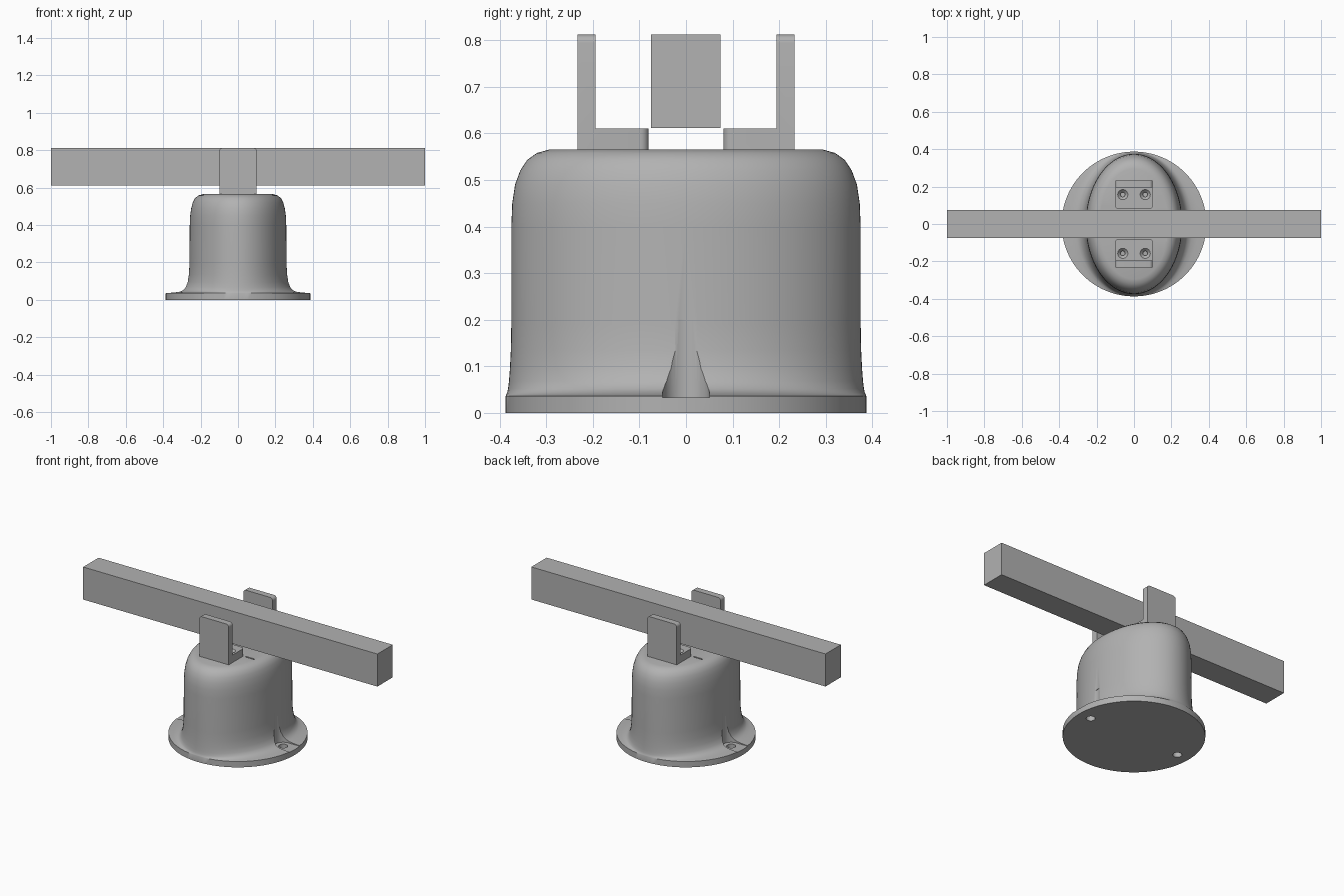
import bpy, bmesh, math
from mathutils import Matrix

cube = bpy.data.objects.get("Cube")
if cube:
    bpy.data.objects.remove(cube)

grey = bpy.data.materials.new("plain grey")
grey.use_nodes = True
grey.diffuse_color = (0.445, 0.445, 0.445, 1)
grey.node_tree.nodes["Principled BSDF"].inputs["Base Color"].default_value = (0.445, 0.445, 0.445, 1)


def finish(name, bm):
    bmesh.ops.recalc_face_normals(bm, faces=bm.faces[:])
    mesh = bpy.data.meshes.new(name)
    bm.to_mesh(mesh)
    bm.free()
    mesh.materials.append(grey)
    obj = bpy.data.objects.new(name, mesh)
    bpy.context.collection.objects.link(obj)
    return obj


def box(name, x, y, z):
    bm = bmesh.new()
    size = [hi - lo for lo, hi in (x, y, z)]
    mid = [(hi + lo) / 2 for lo, hi in (x, y, z)]
    bmesh.ops.create_cube(bm, size=1, matrix=Matrix.Translation(mid) @ Matrix.Diagonal((*size, 1)))
    return finish(name, bm)


def cone(name, x, y, z0, z1, r0, r1):
    bm = bmesh.new()
    bmesh.ops.create_cone(bm, cap_ends=True, segments=40, radius1=r0, radius2=r1,
                          depth=z1 - z0, matrix=Matrix.Translation((x, y, (z0 + z1) / 2)))
    return finish(name, bm)


def select(obj):
    bpy.ops.object.select_all(action='DESELECT')
    obj.select_set(True)
    bpy.context.view_layer.objects.active = obj


def cut(obj, cutter):
    cutter.hide_render = True
    select(obj)
    mod = obj.modifiers.new("cut", 'BOOLEAN')
    mod.operation, mod.solver, mod.object = 'DIFFERENCE', 'EXACT', cutter
    bpy.ops.object.modifier_apply(modifier=mod.name)
    bpy.data.objects.remove(cutter)


def smooth(obj):
    select(obj)
    bpy.ops.object.shade_smooth_by_angle(angle=math.radians(30))


# Bell-shaped base: round flange blending into an oval body (z, x radius, y radius)
rings = [(0, .387, .387), (.036, .387, .387), (.039, .345, .386), (.043, .315, .384),
         (.052, .295, .382), (.068, .281, .38), (.095, .27, .378), (.135, .263, .376),
         (.19, .26, .375), (.4, .258, .375), (.45, .256, .373), (.49, .25, .367),
         (.52, .242, .356), (.543, .23, .341), (.558, .212, .32), (.565, .188, .295)]
segments = 96
bm = bmesh.new()
loops = []
for z, a, b in rings:
    loops.append([bm.verts.new((a * math.cos(t), b * math.sin(t), z))
                  for t in (math.tau * i / segments for i in range(segments))])
for low, high in zip(loops, loops[1:]):
    for i in range(segments):
        j = (i + 1) % segments
        bm.faces.new((low[i], low[j], high[j], high[i]))
bm.faces.new(loops[0][::-1])
bm.faces.new(loops[-1])
base = finish("bell_base", bm)

# Bolt pockets and holes in the flange, shallow slots in the top
for s in (-1, 1):
    cut(base, cone("pocket", s * .307, 0, .033, .2, .05, .05))
    cut(base, box("pocket_mouth", sorted((s * .307, s * .45)), (-.05, .05), (.033, .2)))
    cut(base, cone("bolt_hole", s * .307, 0, -.05, .1, .025, .025))
    for t in (-1, 1):
        cut(base, box("slot", sorted((s * .115, s * .175)), sorted((t * .086, t * .094)), (.557, .6)))
smooth(base)

# L-shaped brackets with rounded corners and countersunk holes
outline = [(.08, .565), (.233, .565), (.233, .812), (.194, .812), (.194, .611), (.08, .611)]
for s, name in ((-1, "front_bracket"), (1, "back_bracket")):
    bm = bmesh.new()
    face = bm.faces.new([bm.verts.new((-.1, s * y, z)) for y, z in outline])
    grown = bmesh.ops.extrude_face_region(bm, geom=[face])["geom"]
    bmesh.ops.translate(bm, vec=(.2, 0, 0), verts=[v for v in grown if isinstance(v, bmesh.types.BMVert)])
    corners = [e for e in bm.edges
               if all(v.co.z > .8 for v in e.verts) and abs(e.verts[0].co.x - e.verts[1].co.x) < .01
               or all(abs(v.co.y) < .09 for v in e.verts) and abs(e.verts[0].co.z - e.verts[1].co.z) > .01]
    bmesh.ops.bevel(bm, geom=corners, offset=.018, segments=6, profile=.5, affect='EDGES')
    bracket = finish(name, bm)
    for x in (-.06, .06):
        cut(bracket, cone("screw_hole", x, s * .157, .55, .65, .012, .012))
        cut(bracket, cone("countersink", x, s * .157, .595, .613, .012, .029))
    smooth(bracket)

# Long beam resting between the brackets
box("beam", (-1, 1), (-.075, .074), (.612, .812))
